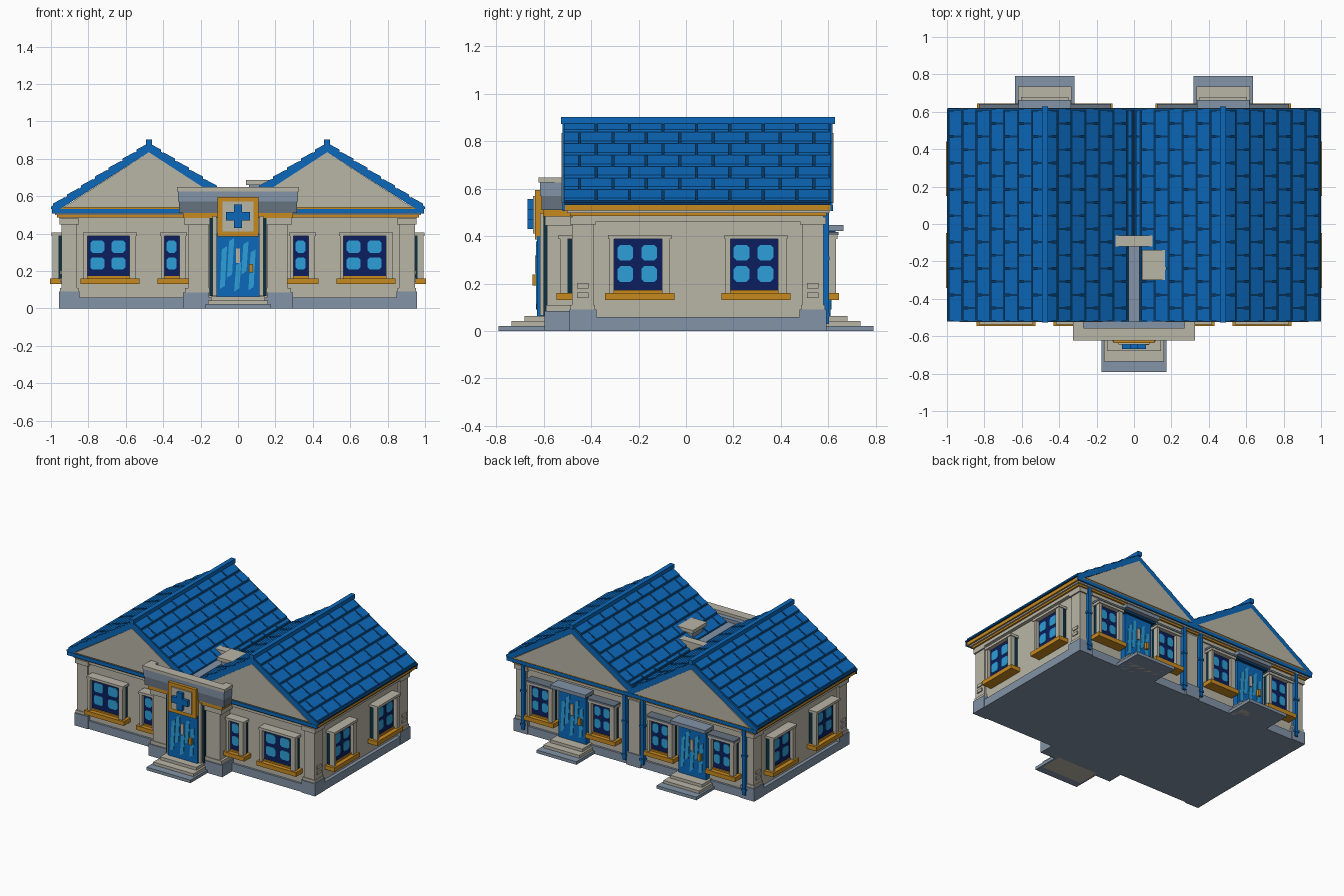
import bpy, bmesh
from math import radians, cos, sin
from mathutils import Matrix, Vector

if "Cube" in bpy.data.objects:
    bpy.data.objects.remove(bpy.data.objects["Cube"])

COLOURS = {"stone": "b9b5a6", "slate": "8293a6", "dark_slate": "66727f", "blue": "0b68ba",
           "gap_blue": "083a68", "gold": "c88a20", "navy": "0b1f5e", "sky": "2d9fd8",
           "dark_teal": "0b3040"}
NAMES = list(COLOURS)
MATS = []


def linear(code):
    c = int(code, 16) / 255
    return c / 12.92 if c < 0.04 else ((c + 0.055) / 1.055) ** 2.4


for key, code in COLOURS.items():
    m = bpy.data.materials.new(key)
    m.use_nodes = True
    rgba = [linear(code[i:i + 2]) for i in (0, 2, 4)] + [1]
    m.diffuse_color = rgba
    m.node_tree.nodes["Principled BSDF"].inputs["Base Color"].default_value = rgba
    MATS.append(m)

parts = {}


def prism(part, mat, profile, y0, y1, angle=0, at=(0, 0)):
    """Extrude an x-z profile along y, turn it about z and move it."""
    bm = parts.setdefault(part, bmesh.new())
    turn = Matrix.Translation((at[0], at[1], 0)) @ Matrix.Rotation(radians(angle), 4, "Z")
    a, b = [[bm.verts.new(turn @ Vector((x, y, z))) for x, z in profile] for y in (y0, y1)]
    n = len(a)
    faces = [bm.faces.new(a), bm.faces.new(b[::-1])]
    faces += [bm.faces.new((a[i], b[i], b[(i + 1) % n], a[(i + 1) % n])) for i in range(n)]
    for f in faces:
        f.material_index = NAMES.index(mat)
    bmesh.ops.recalc_face_normals(bm, faces=faces)


def box(part, mat, x0, x1, y0, y1, z0, z1, angle=0, at=(0, 0)):
    prism(part, mat, [(x0, z0), (x1, z0), (x1, z1), (x0, z1)], y0, y1, angle, at)


def blob(part, mat, cx, cz, w, h, y0, y1, angle, at):
    """Pane with clipped corners."""
    c = 0.012
    pts = [(-w, c - h), (c - w, -h), (w - c, -h), (w, c - h),
           (w, h - c), (w - c, h), (c - w, h), (-w, h - c)]
    prism(part, mat, [(cx + x, cz + z) for x, z in pts], y0, y1, angle, at)


# Wall frames: facing angle and origin; local -y points outward
FRONT, RIGHT, BACK, LEFT = (0, (0, -0.47)), (90, (0.93, 0)), (180, (0, 0.57)), (270, (-0.93, 0))


def window(part, c, half, wall, cols=2):
    def b(mat, *v):
        box(part, mat, *v, *wall)
    l, r = c - half, c + half
    b("dark_teal", l + .005, r - .005, -.032, .01, .15, .39)
    b("stone", l, l + .02, -.062, -.03, .155, .39)
    b("stone", r - .035, r, -.062, -.03, .155, .39)
    b("stone", l - .005, r + .005, -.068, .01, .387, .405)
    b("gold", l - .018, r + .018, -.075, .01, .13, .16)
    b("gold", l + .02, r - .035, -.045, -.03, .16, .172)
    b("navy", l + .02, r - .035, -.037, -.03, .165, .387)
    step = (2 * half - .055) / cols
    for i in range(cols):
        for z in (.24, .33):
            blob(part, "sky", l + .02 + step * (i + .47), z, step * .33, .033, -.041, -.036, *wall)


def door(part, half, z0, z1, wall, y):
    """Glazed door with slanted reflections, plate and handle."""
    def b(mat, *v):
        box(part, mat, *v, *wall)
    b("blue", -half, half, y, .01, z0, z1)
    h = z1 - z0
    for i, (lo, hi) in enumerate([(.12, .8), (.3, .93), (.08, .55), (.35, .88), (.1, .75)]):
        x = half * (-.72 + .33 * i)
        w = half * .12
        prism(part, "sky", [(x - w, z0 + h * lo), (x + w, z0 + h * (lo + .05)),
              (x + w * 1.8, z0 + h * hi), (x - w * .2, z0 + h * (hi - .05))], y - .004, y, *wall)
    b("stone", -.012, .012, y - .008, y, z0 + h * .53, z0 + h * .76)
    b("gold", half * .5, half * .68, y - .02, y, z0 + h * .38, z0 + h * .52)


def steps(part, half, wall, y_in, y_out):
    for i, (mat, top) in enumerate([("slate", .022), ("stone", .042), ("stone", .063)]):
        box(part, mat, -half + .015 * i, half - .015 * i, -y_out + .055 * i, -y_in, 0, top, *wall)


# Plinth and walls
box("plinth", "slate", -.955, .955, -.485, .585, 0, .058)
box("plinth", "slate", -.29, .29, -.595, -.4, 0, .058)
box("walls", "stone", -.93, .93, -.47, .57, .05, .5)

# Corner pilasters with bases, capitals and small quoins
for sx in (-1, 1):
    for y0, y1 in ((-.48, -.39), (.49, .58)):
        for mat, g, z0, z1 in (("slate", .012, 0, .09), ("stone", .006, .09, .11),
                               ("stone", 0, .11, .45), ("stone", .01, .448, .48)):
            xs = sorted((sx * (.945 + g), sx * (.86 - g)))
            box("corner_pilasters", mat, *xs, y0 - g, y1 + g, z0, z1)
        ym = (y0 + y1) / 2
        for z in (.14, .18):
            xs = sorted((sx * .94, sx * .952))
            box("quoins", "stone", *xs, ym - .024, ym + .024, z, z + .022)

# Layered cornice
for mat, g, z0, z1 in (("stone", 0, .462, .485), ("gold", .012, .485, .498),
                       ("stone", .024, .498, .508), ("gold", .036, .508, .542)):
    box("cornice", mat, -.955 - g, .955 + g, -.478 - g, .58 + g, z0, z1)
for y in (-.516, .614):
    box("cornice", "blue", -.995, .995, y - .005, y + .005, .506, .531)

# Twin roofs: slabs, rake boards, gables, staggered shingles and ridge caps
SLOPE, TOP, Y0, Y1 = .645, .88, -.515, .612
for cx in (-.477, .477):
    for s in (-1, 1):
        run = .523 if s * cx > 0 else .477
        low = TOP - SLOPE * run
        slab = [(0, TOP), (run, low), (run, .532), (run - .05, .532), (0, TOP - .045)]
        slab = [(cx + s * x, z) for x, z in slab]
        prism("roof_slabs", "gap_blue", slab, Y0, Y1)
        for y in (Y0 - .005, Y1):
            prism("rake_boards", "blue", slab, y, y + .005)
        for row in range(7):
            t0, t1 = row * .0747, min((row + 1) * .0747, run)
            if t1 - t0 < .015:
                continue
            z0, z1 = TOP - SLOPE * t0, TOP - SLOPE * (t1 - .01)
            tile = [(t0, z0 - .004), (t1 - .01, z1 - .004), (t1 - .01, z1 + .011), (t0, z0 + .004)]
            tile = [(cx + s * x, z) for x, z in tile]
            y = Y0 - .07 * (row % 2)
            while y < Y1 - .01:
                a, b = max(y, Y0), min(y + .131, Y1)
                prism("shingles", "blue", tile, a, b)
                y += .141
    prism("gables", "stone", [(cx - .455, .54), (cx + .455, .54), (cx, .835)], Y0 - .009, Y1 + .009)
    box("ridge_caps", "blue", cx - .016, cx + .016, -.527, .628, .872, .903)

# Valley gutter, its end wall and the roof vent
box("valley_gutter", "slate", -.03, .03, -.53, -.1, .55, .605)
box("valley_end_wall", "stone", -.118, .113, -.12, -.062, .55, .64)
box("roof_vent", "slate", .06, .15, -.28, -.16, .56, .662)
box("roof_vent", "stone", .042, .17, -.3, -.138, .66, .685)

# Front portico
box("portico", "stone", -.25, .25, -.575, -.45, .05, .51)
for s in (-1, 1):
    for mat, a, b, y, z0, z1 in (("slate", .155, .293, -.597, 0, .085), ("stone", .15, .283, -.59, .085, .11),
                                 ("stone", .155, .265, -.585, .1, .45), ("stone", .15, .285, -.595, .445, .482),
                                 ("gold", .11, .293, -.603, .482, .51), ("dark_teal", .134, .152, -.6, .065, .495),
                                 ("stone", .115, .136, -.615, .065, .495)):
        box("portico_pilasters", mat, *sorted((s * a, s * b)), y, -.47, z0, z1)
    box("parapet_cap", "stone", *sorted((s * .27, s * .325)), -.56, -.525, .626, .648)
box("parapet", "dark_slate", -.315, .315, -.61, -.505, .51, .57)
box("parapet", "slate", -.32, .32, -.615, -.52, .57, .627)
box("parapet_cap", "stone", -.327, .327, -.622, -.555, .626, .648)
door("front_door", .116, .063, .4, FRONT, -.158)
steps("front_steps", .175, (0, (0, 0)), .57, .79)

# Sign with cross
box("sign", "gold", -.11, .11, -.637, -.59, .385, .595)
box("sign", "stone", -.082, .082, -.645, -.63, .412, .57)
box("sign_cross", "blue", -.065, .065, -.668, -.64, .471, .514)
box("sign_cross", "blue", -.021, .021, -.668, -.64, .43, .556)

# Windows on front and sides
for s in (-1, 1):
    window("front_windows", s * .685, .14, FRONT)
    window("front_windows", s * .345, .068, FRONT, 1)
for wall in (RIGHT, LEFT):
    for c in (-.195, .295):
        window("side_windows", c if wall is RIGHT else -c, .128, wall)

# Back: two doors with steps and canopies, flanking windows, downpipes
for cx in (-.477, .477):
    wall = (180, (cx, .57))
    door("back_doors", .11, .063, .41, wall, -.04)
    steps("back_steps", .158, (180, (cx, 0)), .56, .79)
    box("door_canopies", "slate", -.14, .14, -.093, .01, .422, .447, *wall)
    box("door_canopies", "gap_blue", -.13, .13, -.06, .01, .405, .424, *wall)
    for s in (-1, 1):
        window("back_windows", s * .245, .1, wall)
        box("back_window_awnings", "dark_slate", s * .245 - .108, s * .245 + .108, -.072, .01, .404, .418, *wall)
for x in (-.88, -.07, .07, .88):
    box("downpipes", "blue", x - .012, x + .012, .56, .602, .03, .5)
    for z in (.06, .3):
        box("downpipes", "blue", x - .018, x + .018, .56, .606, z, z + .015)
box("back_center_pilaster", "stone", -.045, .045, .56, .59, .058, .47)
box("back_center_pilaster", "slate", -.055, .055, .56, .597, 0, .09)

# Turn the collected parts into objects
for name, bm in parts.items():
    mesh = bpy.data.meshes.new(name)
    used = sorted({f.material_index for f in bm.faces})
    for f in bm.faces:
        f.material_index = used.index(f.material_index)
    bm.to_mesh(mesh)
    bm.free()
    for i in used:
        mesh.materials.append(MATS[i])
    bpy.context.scene.collection.objects.link(bpy.data.objects.new(name, mesh))
